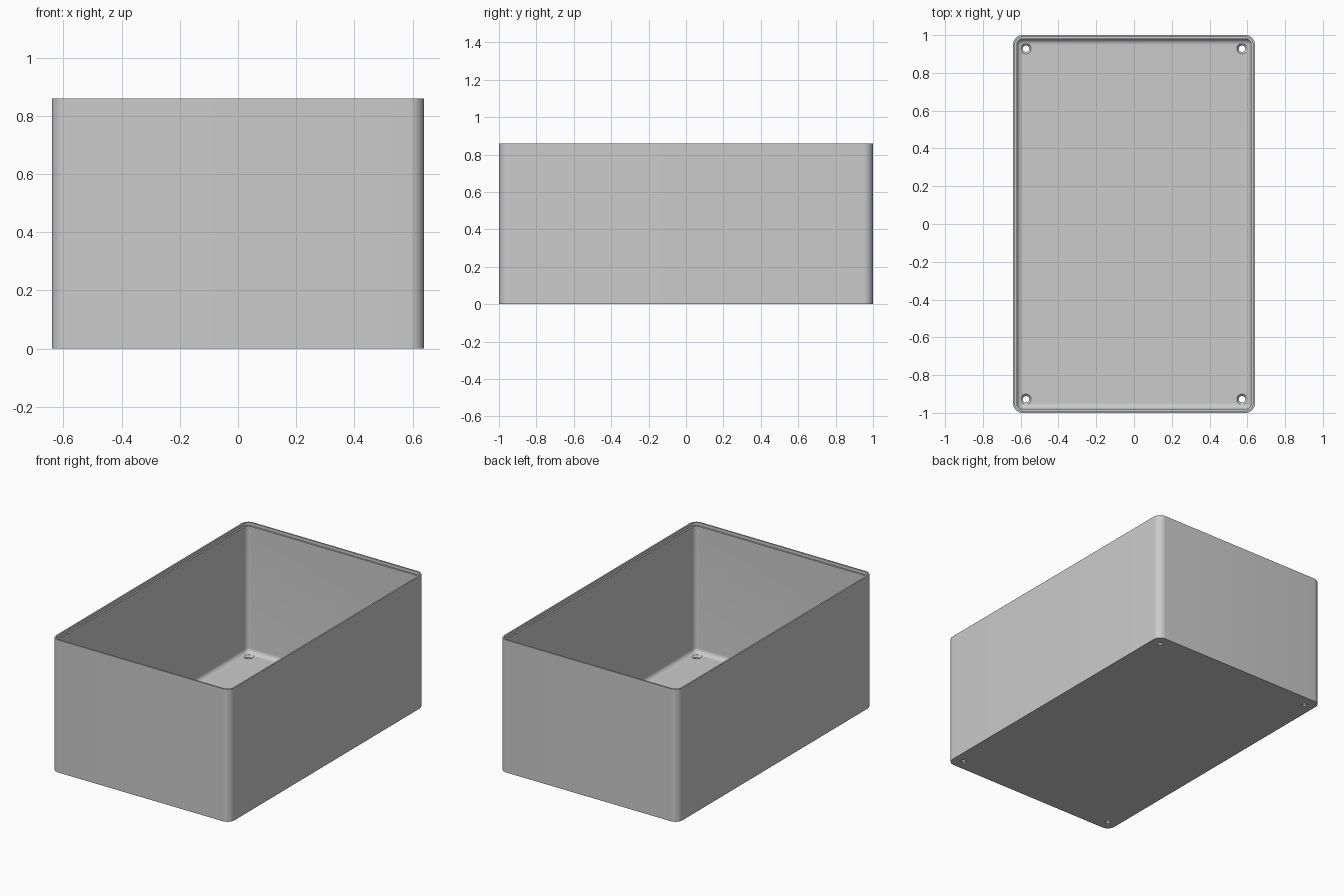
import bpy, bmesh, math
from math import cos, sin, pi

if "Cube" in bpy.data.objects:
    bpy.data.objects.remove(bpy.data.objects["Cube"])

HALF_X, HALF_Y, HEIGHT = 0.64, 1.0, 0.86
CORNER, WALL, FLOOR, FILLET = 0.05, 0.02, 0.02, 0.03
ARC = 10

grey = bpy.data.materials.new("plain grey")
grey.use_nodes = True
grey.diffuse_color = (0.6, 0.6, 0.6, 1)
grey.node_tree.nodes["Principled BSDF"].inputs["Base Color"].default_value = (0.6, 0.6, 0.6, 1)


def rounded_ring(bm, inset, z):
    """Rounded rectangle, inset from the outside of the tray."""
    r = max(CORNER - inset, 0.004)
    cx, cy = HALF_X - inset - r, HALF_Y - inset - r
    ring = []
    for quarter, (sx, sy) in enumerate([(1, 1), (-1, 1), (-1, -1), (1, -1)]):
        for i in range(ARC + 1):
            a = (quarter + i / ARC) * pi / 2
            ring.append(bm.verts.new((sx * cx + r * cos(a), sy * cy + r * sin(a), z)))
    return ring


def circle_ring(bm, x, y, r, z, n=32):
    return [bm.verts.new((x + r * cos(2 * pi * i / n), y + r * sin(2 * pi * i / n), z))
            for i in range(n)]


def loft(bm, rings):
    """Join rings with quads and cap both ends."""
    for a, b in zip(rings, rings[1:]):
        for i in range(len(a)):
            j = (i + 1) % len(a)
            bm.faces.new((a[i], a[j], b[j], b[i]))
    bm.faces.new(rings[0][::-1])
    bm.faces.new(rings[-1])


def make_object(name, bm):
    bmesh.ops.recalc_face_normals(bm, faces=bm.faces)
    mesh = bpy.data.meshes.new(name)
    bm.to_mesh(mesh)
    bm.free()
    mesh.materials.append(grey)
    obj = bpy.data.objects.new(name, mesh)
    bpy.context.collection.objects.link(obj)
    return obj


# Open tray: outer wall, stepped rim, inner wall, floor fillet
profile = [(0, 0), (0, HEIGHT), (WALL / 2, HEIGHT), (WALL / 2, HEIGHT - 0.02),
           (WALL, HEIGHT - 0.02)]
for i in range(9):
    a = i / 8 * pi / 2
    profile.append((WALL + FILLET * (1 - cos(a)), FLOOR + FILLET * (1 - sin(a))))
bm = bmesh.new()
loft(bm, [rounded_ring(bm, inset, z) for inset, z in profile])
tray = make_object("tray", bm)

# Countersunk screw holes in the floor corners
bm = bmesh.new()
for sx in (-1, 1):
    for sy in (-1, 1):
        x, y = sx * 0.572, sy * 0.928
        loft(bm, [circle_ring(bm, x, y, r, z) for r, z in
                  [(0.017, -0.02), (0.017, 0.009), (0.028, FLOOR), (0.028, 0.04)]])
cutter = make_object("screw_hole_cutter", bm)
cutter.hide_render = True

cut = tray.modifiers.new("screw_holes", "BOOLEAN")
cut.operation = "DIFFERENCE"
cut.solver = "EXACT"
cut.object = cutter
bpy.ops.object.select_all(action="DESELECT")
tray.select_set(True)
bpy.context.view_layer.objects.active = tray
bpy.ops.object.modifier_apply(modifier=cut.name)
bpy.data.objects.remove(cutter)
bpy.ops.object.shade_smooth_by_angle(angle=math.radians(30))
